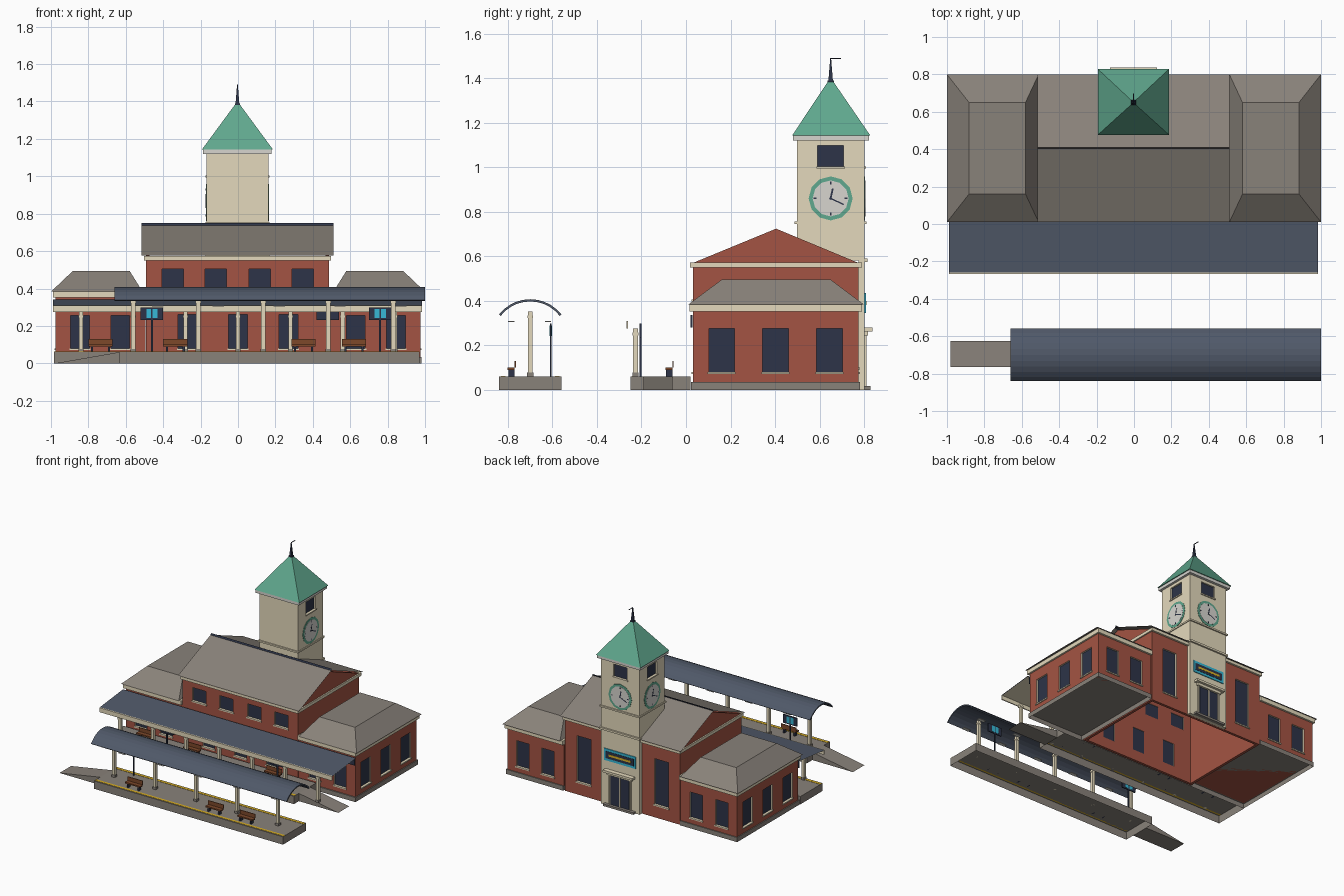
import bpy, bmesh
from math import sin, cos, pi, radians
from mathutils import Matrix

old = bpy.data.objects.get("Cube")
if old:
    bpy.data.objects.remove(old)


def material(name, *rgb):
    lin = [((c / 255 + 0.055) / 1.055) ** 2.4 for c in rgb] + [1]
    m = bpy.data.materials.new(name)
    m.use_nodes = True
    m.diffuse_color = lin
    m.node_tree.nodes["Principled BSDF"].inputs["Base Color"].default_value = lin
    return m


BRICK = material("brick red", 164, 84, 67)
CREAM = material("cream stone", 228, 217, 188)
STONE = material("warm grey", 137, 130, 122)
GREEN = material("copper green", 96, 168, 142)
NAVY = material("dark navy", 45, 52, 72)
STEEL = material("blue grey steel", 80, 89, 105)
WOOD = material("bench brown", 125, 72, 42)
YELLOW = material("safety yellow", 220, 178, 40)
CYAN = material("screen cyan", 55, 185, 215)
WHITE = material("pale grey", 215, 213, 207)


def finish(name, bm, mat):
    bmesh.ops.recalc_face_normals(bm, faces=bm.faces)
    me = bpy.data.meshes.new(name)
    bm.to_mesh(me)
    bm.free()
    me.materials.append(mat)
    ob = bpy.data.objects.new(name, me)
    bpy.context.collection.objects.link(ob)
    return ob


def prism(name, pts, a, b, axis, mat, skip=()):
    """Profile extruded from a to b along an axis, without the skipped edges."""
    def at(p, t):
        return (t, p[0], p[1]) if axis == "x" else (p[0], t, p[1])
    bm = bmesh.new()
    lo = [bm.verts.new(at(p, a)) for p in pts]
    hi = [bm.verts.new(at(p, b)) for p in pts]
    bm.faces.new(lo)
    bm.faces.new(hi)
    for i in range(len(pts)):
        if i not in skip:
            j = (i + 1) % len(pts)
            bm.faces.new((lo[i], lo[j], hi[j], hi[i]))
    return finish(name, bm, mat)


def box(name, x0, x1, y0, y1, z0, z1, mat, skip=()):
    return prism(name, [(y0, z0), (y1, z0), (y1, z1), (y0, z1)], x0, x1, "x", mat, skip)


def hip(name, x, y, z, top_x, top_y, mat):
    bm = bmesh.new()
    lo, hi = ([bm.verts.new((u[i], v[j], h)) for i, j in ((0, 0), (1, 0), (1, 1), (0, 1))]
              for u, v, h in ((x, y, z[0]), (top_x, top_y, z[1])))
    bm.faces.new(lo)
    bm.faces.new(hi)
    for i in range(4):
        j = (i + 1) % 4
        bm.faces.new((lo[i], lo[j], hi[j], hi[i]))
    return finish(name, bm, mat)


def sheet(name, x0, x1, edge, mat):
    """Single sheet between two (y, z) lines along x."""
    bm = bmesh.new()
    (ya, za), (yb, zb) = edge
    bm.faces.new([bm.verts.new(c) for c in ((x0, ya, za), (x1, ya, za), (x1, yb, zb), (x0, yb, zb))])
    ob = finish(name, bm, mat)
    if ob.data.polygons[0].normal.z < 0:
        ob.data.flip_normals()
    return ob


def place(ob, loc, turn):
    ob.matrix_world = Matrix.Translation(loc) @ Matrix.Rotation(radians(turn), 4, "Z")


def window(name, wall, loc, turn, w, h):
    """Recessed pane in a wall, with a sill."""
    cutter = box(name + "_cutter", -w / 2, w / 2, -0.01, 0.022, 0, h, CREAM)
    cutter.hide_render = True
    cutter.hide_viewport = True
    cut = wall.modifiers.new(name, "BOOLEAN")
    cut.object = cutter
    cut.solver = "EXACT"
    cut.material_mode = "TRANSFER"
    place(cutter, loc, turn)
    place(box(name, -w / 2, w / 2, 0.012, 0.016, 0, h, NAVY), loc, turn)
    place(box(name + "_sill", -w / 2 - 0.006, w / 2 + 0.006, -0.007, 0.002, -0.009, 0, CREAM), loc, turn)


# Main hall, open underneath, with gable roof
C = -0.003
Y0, Y1 = 0.031, 0.775
hall_front = box("hall_front_wall", C - 0.47, C + 0.47, Y0, Y0 + 0.02, 0, 0.57, BRICK)
hall_back = box("hall_back_wall", C - 0.47, C + 0.47, Y1 - 0.02, Y1, 0, 0.57, BRICK)
for s in (-1, 1):
    prism("hall_gable_wall", [(Y0, 0), (Y1, 0), (Y1, 0.57), (0.405, 0.724), (Y0, 0.57)],
          C + s * 0.47, C + s * 0.49, "x", BRICK)
for name, a, b in (("front", 0.018, Y0), ("back", Y1, 0.79)):
    box("hall_cornice_" + name, C - 0.5, C + 0.5, a, b, 0.55, 0.573, CREAM)
for s in (-1, 1):
    x = sorted((C + s * 0.49, C + s * 0.5))
    box("hall_cornice_side", *x, 0.018, 0.79, 0.55, 0.573, CREAM)
sheet("hall_roof_front", C - 0.513, C + 0.513, ((0.01, 0.576), (0.405, 0.738)), STONE)
sheet("hall_roof_back", C - 0.513, C + 0.513, ((0.8, 0.576), (0.405, 0.738)), STONE)
sheet("roof_ridge", C - 0.513, C + 0.513, ((0.4, 0.73), (0.409, 0.75)), NAVY)
for x in (-0.35, -0.12, 0.115, 0.345):
    window("upper_window", hall_front, (x, Y0, 0.405), 0, 0.115, 0.1)
for x in (-0.27, 0, 0.27):
    window("hall_window", hall_front, (x, Y0, 0.08), 0, 0.1, 0.18)
for x in (-0.335, 0.325):
    window("tall_window", hall_back, (x, Y1, 0.1), 180, 0.12, 0.35)

# Side wings with hipped roofs
for s, side in ((-1, "right"), (1, "left")):
    def span(a, b):
        return sorted((s * a, s * b))
    box(side + "_wing_plinth", *span(0.495, 0.982), 0.022, 0.782, 0, 0.035, STONE, (0,))
    wall = box(side + "_wing_wall", *span(0.494, 0.975), Y0, Y1, 0.035, 0.36, BRICK)
    box(side + "_wing_cornice", *span(0.494, 0.988), 0.015, 0.79, 0.352, 0.384, CREAM)
    hip(side + "_wing_roof", span(0.51, 1), (0.01, 0.8), (0.383, 0.495),
        span(0.58, 0.882), (0.16, 0.65), STONE)
    for y in (0.16, 0.402, 0.645):
        window("wing_side_window", wall, (s * 0.975, y, 0.08), s * 90, 0.115, 0.195)
    for x in (0.63, 0.845):
        window("wing_front_window", wall, (s * x, Y0, 0.08), 0, 0.1, 0.175)
        window("wing_back_window", wall, (s * x, Y1, 0.08), 180, 0.105, 0.195)

# Clock tower
T, TY, E = -0.003, 0.65, 0.802
box("tower_entrance_wall", T - 0.165, T + 0.165, 0.776, E, 0, 0.58, CREAM)
shaft = box("tower_shaft", T - 0.165, T + 0.165, 0.498, E, 0.58, 1.125, CREAM)
box("tower_band", T - 0.171, T + 0.171, 0.488, 0.812, 0.745, 0.757, CREAM)
box("tower_lower_band", T - 0.171, T + 0.171, 0.78, 0.815, 0.575, 0.59, CREAM)
box("tower_cornice", T - 0.183, T + 0.183, 0.48, 0.822, 1.12, 1.145, WHITE)
hip("tower_roof", (T - 0.19, T + 0.19), (0.477, 0.828), (1.143, 1.385),
    (T - 0.012, T + 0.012), (0.638, 0.662), GREEN)
box("finial_base", T - 0.014, T + 0.014, 0.636, 0.664, 1.378, 1.39, NAVY)
hip("finial", (T - 0.01, T + 0.01), (0.64, 0.66), (1.39, 1.49),
    (T - 0.002, T + 0.002), (0.648, 0.652), NAVY)
box("weather_vane", T - 0.002, T + 0.002, 0.648, 0.697, 1.487, 1.491, NAVY)


def disc(name, r, a, mat):
    pts = [(r * cos(i * pi / 6), r * sin(i * pi / 6)) for i in range(12)]
    return prism(name, pts, a, 0, "y", mat)


def hand(name, degrees, start, end, w):
    d = radians(degrees)
    dx, dz, px, pz = sin(d), cos(d), cos(d) * w, -sin(d) * w
    pts = [(dx * t + px * k, dz * t + pz * k) for t, k in ((start, -1), (start, 1), (end, 1), (end, -1))]
    return prism(name, pts, -0.005, -0.0035, "y", NAVY)


for loc, turn in (((T + 0.165, TY), 90), ((T - 0.165, TY), -90), ((T, E), 180)):
    parts = [disc("clock_ring", 0.099, -0.0025, GREEN), disc("clock_face", 0.081, -0.004, WHITE),
             hand("hour_hand", 12, -0.006, 0.045, 0.004), hand("minute_hand", 115, -0.006, 0.065, 0.003)]
    parts += [hand("hour_mark", q, 0.063, 0.076, 0.003) for q in (0, 90, 180, 270)]
    for p in parts:
        place(p, (*loc, 0.86), turn)
    window("belfry_opening", shaft, (*loc, 1.003), turn, 0.117, 0.095)

# Entrance at the back of the tower
box("entrance_step", T - 0.13, T + 0.13, E, 0.828, 0, 0.016, STONE)
box("entrance_door", T - 0.08, T + 0.08, E, E + 0.005, 0.016, 0.24, NAVY)
for x in (-0.09, 0, 0.09):
    box("door_frame", T + x - 0.005, T + x + 0.005, E, E + 0.009, 0.016, 0.25, CREAM)
box("entrance_hood", T - 0.125, T + 0.125, E, 0.837, 0.263, 0.28, CREAM)
box("hood_support", T - 0.105, T + 0.105, E, 0.818, 0.243, 0.263, CREAM)
box("sign_border", T - 0.135, T + 0.135, E, E + 0.006, 0.345, 0.435, CYAN)
box("sign_panel", T - 0.12, T + 0.12, E, E + 0.008, 0.363, 0.417, NAVY)
box("sign_stripe", T - 0.095, T + 0.095, E, E + 0.0095, 0.382, 0.398, YELLOW)

# Station platform, hollow underneath, and lean-to canopy
box("near_platform", -0.985, 0.65, -0.25, 0.02, 0, 0.06, STONE, (0,))
prism("near_ramp", [(0.65, 0), (0.985, 0), (0.65, 0.06)], -0.19, -0.06, "y", STONE)
box("near_safety_line", -0.985, 0.65, -0.242, -0.222, 0.06, 0.062, YELLOW)
sheet("near_canopy", -0.99, 0.985, ((-0.26, 0.31), (0.02, 0.34)), STEEL)
sheet("canopy_soffit", -0.988, 0.983, ((-0.26, 0.306), (0.02, 0.336)), CREAM)
box("canopy_fascia", -0.99, 0.985, -0.268, -0.26, 0.275, 0.309, CREAM)
box("canopy_wall_beam", -0.98, 0.975, 0.02, 0.029, 0.28, 0.335, NAVY)

# Island platform with vaulted canopy
box("island_platform", -0.635, 0.97, -0.84, -0.56, 0, 0.06, STONE, (0,))
prism("island_ramp", [(-0.635, 0), (-0.98, 0), (-0.635, 0.06)], -0.765, -0.625, "y", STONE)
for y in (-0.832, -0.588):
    box("island_safety_line", -0.635, 0.97, y, y + 0.02, 0.06, 0.062, YELLOW)
arc = [radians(k * 10.4 - 52) for k in range(11)]
outer = [(-0.7 + 0.178 * sin(a), 0.229 + 0.178 * cos(a)) for a in arc]
inner = [(-0.7 + 0.168 * sin(a), 0.229 + 0.168 * cos(a)) for a in reversed(arc)]
prism("vaulted_canopy", outer + inner, -0.66, 1, "x", STEEL)


def post(name, x, y, top):
    box(name, x - 0.011, x + 0.011, y - 0.011, y + 0.011, 0.06, top, CREAM)
    box(name + "_base", x - 0.014, x + 0.014, y - 0.014, y + 0.014, 0.06, 0.078, STONE)
    box(name + "_cap", x - 0.014, x + 0.014, y - 0.013, y + 0.013, top - 0.03, top - 0.018, CREAM)


for i in range(7):
    post("near_post", -0.84 + 0.28 * i, -0.227, 0.275)
for i in range(5):
    post("island_post", -0.56 + 0.3475 * i, -0.7, 0.352)
    for y in (-0.785, -0.62):
        box("canopy_lamp", -0.46 + 0.325 * i, -0.4 + 0.325 * i, y - 0.014, y + 0.014, 0.305, 0.309, WHITE)


# Benches and departure screens
def bench(x, y):
    box("bench_seat", x - 0.065, x + 0.065, y - 0.018, y + 0.014, 0.09, 0.1, WOOD)
    box("bench_back", x - 0.065, x + 0.065, y + 0.014, y + 0.019, 0.1, 0.13, WOOD)
    for s in (-0.045, 0.045):
        box("bench_leg", x + s - 0.006, x + s + 0.006, y - 0.014, y + 0.014, 0.06, 0.09, NAVY)


def screen(x, y, front):
    box("screen_pole", x - 0.005, x + 0.005, y - 0.004, y + 0.004, 0.06, 0.24, NAVY)
    box("screen_case", x - 0.06, x + 0.06, y - 0.004, y + 0.004, 0.233, 0.298, NAVY)
    for s in (-0.017, 0.017):
        box("screen_panel", x + s - 0.013, x + s + 0.013, y - front, y + 0.0055, 0.242, 0.29, CYAN)


for x in (-0.335, 0.35, 0.62):
    bench(x, -0.784)
for x in (-0.735, -0.335, 0.35):
    bench(x, -0.075)
for x in (-0.46, 0.76):
    screen(x, -0.608, 0.0055)
for x in (-0.46, 0.48):
    screen(x, -0.205, 0)
